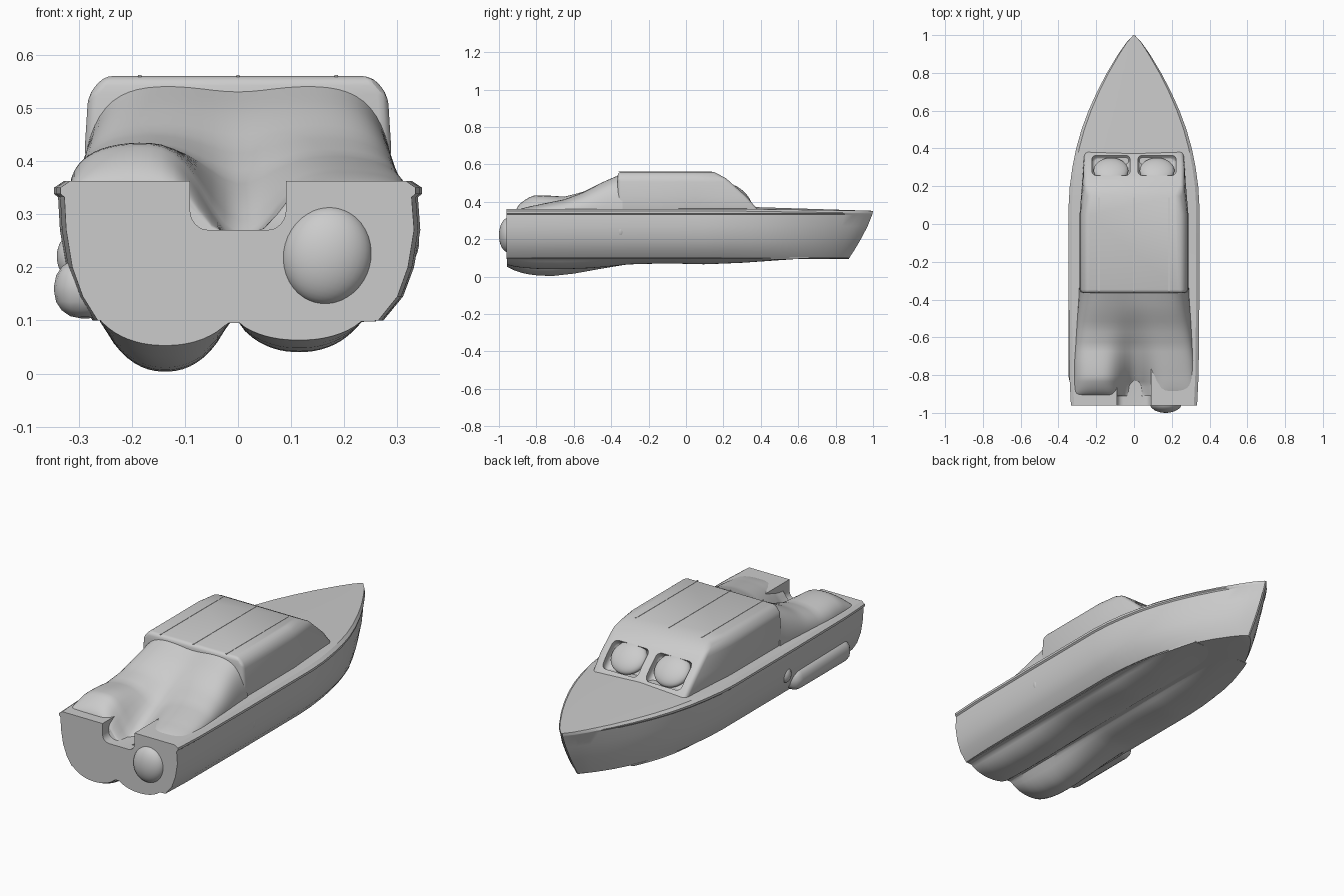
import bpy, bmesh, math

if "Cube" in bpy.data.objects:
    bpy.data.objects.remove(bpy.data.objects["Cube"])


def interp(table, v):
    for (a, fa), (b, fb) in zip(table, table[1:]):
        if v <= b:
            t = max(0.0, (v - a) / (b - a))
            return fa + (fb - fa) * t
    return table[-1][1]


def smooth(ob, angle=35):
    bpy.ops.object.select_all(action='DESELECT')
    ob.select_set(True)
    bpy.context.view_layer.objects.active = ob
    bpy.ops.object.shade_smooth_by_angle(angle=math.radians(angle))


def loft(rings, name):
    bm = bmesh.new()
    vs = [[bm.verts.new(p) for p in r] for r in rings]
    n = len(rings[0])
    for a, b in zip(vs, vs[1:]):
        for i in range(n):
            j = (i + 1) % n
            bm.faces.new((a[i], a[j], b[j], b[i]))
    bm.faces.new(vs[0])
    bm.faces.new(vs[-1])
    bmesh.ops.recalc_face_normals(bm, faces=bm.faces)
    me = bpy.data.meshes.new(name)
    bm.to_mesh(me)
    bm.free()
    ob = bpy.data.objects.new(name, me)
    bpy.context.collection.objects.link(ob)
    return ob


def apply_mods(ob):
    bpy.context.view_layer.update()
    dg = bpy.context.evaluated_depsgraph_get()
    me = bpy.data.meshes.new_from_object(ob.evaluated_get(dg))
    ob.modifiers.clear()
    ob.data = me


def cut(ob, cutter):
    m = ob.modifiers.new("cut", 'BOOLEAN')
    m.operation, m.solver, m.object = 'DIFFERENCE', 'EXACT', cutter
    apply_mods(ob)
    bpy.data.objects.remove(cutter)


def box(name, loc, size, rot=(0, 0, 0), bevel=0.0):
    bpy.ops.mesh.primitive_cube_add(size=1, location=loc, rotation=rot)
    ob = bpy.context.object
    ob.name, ob.scale = name, size
    bpy.ops.object.transform_apply(location=False, rotation=False, scale=True)
    if bevel:
        b = ob.modifiers.new("bevel", 'BEVEL')
        b.width, b.segments = bevel, 4
        apply_mods(ob)
    return ob


def blob(name, loc, rad, rot=(0, 0, 0)):
    bpy.ops.mesh.primitive_uv_sphere_add(segments=32, ring_count=20, location=loc, rotation=rot)
    ob = bpy.context.object
    ob.name, ob.scale = name, rad
    bpy.ops.object.transform_apply(location=False, rotation=False, scale=True)
    smooth(ob, 180)
    return ob


# Hull: cross-sections lofted from transom to raked bow
beam = [(-0.96, 0.330), (-0.8, 0.338), (-0.4, 0.342), (0.1, 0.342), (0.2, 0.336), (0.3, 0.322),
        (0.4, 0.302), (0.5, 0.274), (0.6, 0.237), (0.7, 0.192), (0.8, 0.140), (0.9, 0.080),
        (0.96, 0.040), (1.0, 0.004)]


def section(y):
    w = interp(beam, y)
    f = max(0, (y - 0.3) / 0.7)
    rail = 0.362 - 0.010 * f
    crown = 0.012 * min(1, max(0, (y + 0.3) / 0.5)) * (1 - f)
    side = min(0.008, w * 0.1)
    half = [(0.80 * w, 0.10), (0.885 * w, 0.145), (0.945 * w, 0.20), (0.98 * w, 0.27), (0.99 * w, 0.332),
            (w + side * 0.5, 0.338), (w + side * 0.5, rail - 0.012), (0.96 * w, rail)]
    right = [(x + (side if 0.12 < z < 0.3 else 0), z) for x, z in half]
    left = [(-x, z) for x, z in reversed(half)]
    ring = [(0, 0.095)] + right + [(0, rail + crown)] + left
    rake = 0.13 * f ** 2
    return [(x, y - rake * (1 - min(1, (z - 0.095) / 0.255)) ** 1.3, z) for x, z in ring]


ys = sorted(set([b[0] for b in beam] + [-0.6, -0.2, -0.05, 0.25, 0.35, 0.45, 0.55, 0.65, 0.75, 0.85, 0.93]))
hull = loft([section(y) for y in ys], "hull")
cut(hull, box("notch_cutter", (0.0, -0.85, 0.40), (0.18, 0.50, 0.26), bevel=0.035))
smooth(hull, 30)

# Cockpit cover: draped surface falling from the cabin to two lobes with a central valley
base_l = [(-0.91, 0.415), (-0.82, 0.44), (-0.75, 0.437), (-0.65, 0.43), (-0.55, 0.455), (-0.45, 0.505), (-0.34, 0.553)]
base_r = [(-0.91, 0.37), (-0.8, 0.385), (-0.65, 0.415), (-0.55, 0.452), (-0.45, 0.505), (-0.34, 0.553)]


def cover_half(y):
    return 0.292 + 0.025 * min(1, max(0, (-0.38 - y) / 0.35))


def cover_z(x, y):
    s = min(1, max(0, (x + 0.15) / 0.3))
    s = s * s * (3 - 2 * s)
    top = interp(base_l, y) * (1 - s) + interp(base_r, y) * s
    aft = min(1, max(0, (-0.40 - y) / 0.45))
    top -= (0.012 + 0.14 * aft ** 2) * math.exp(-(x / 0.085) ** 2)
    edge = max(0, 1 - abs(x / cover_half(y)) ** 6) ** 0.5
    end = max(0, 1 - (max(0, -0.70 - y) / 0.21) ** 4) ** 0.5
    floor = 0.345 - 0.08 * math.exp(-(x / 0.085) ** 4)
    return floor + (top - floor) * edge * end


N = 40
rows = []
for j in range(31):
    y = -0.34 - 0.57 * math.sin(math.pi / 2 * j / 30)
    h = cover_half(y)
    xs = [h * math.sin(math.pi / 2 * (2 * i / N - 1)) for i in range(N + 1)]
    rows.append([(x, y, cover_z(x, y)) for x in xs] + [(h, y, 0.24), (-h, y, 0.24)])
smooth(loft(rows, "cockpit_cover"), 50)

# Cabin: tapered stack with raked windscreen and bevelled corners
levels = [(0.34, 0.285, 0.262, 0.40), (0.43, 0.288, 0.265, 0.322), (0.525, 0.282, 0.262, 0.215), (0.56, 0.252, 0.235, 0.15)]
cabin = loft([[(-hb, -0.365, z), (hb, -0.365, z), (hb, 0.05, z), (hf, y1, z), (-hf, y1, z), (-hb, 0.05, z)]
              for z, hb, hf, y1 in levels], "cabin")
bv = cabin.modifiers.new("bevel", 'BEVEL')
bv.width, bv.segments, bv.limit_method, bv.angle_limit = 0.018, 3, 'ANGLE', math.radians(30)
apply_mods(cabin)

# Windscreen openings with bulging panes inside
tilt = math.atan2(0.11, 0.1)
for s in (-1, 1):
    cut(cabin, box("pane_cutter", (s * 0.122, 0.315, 0.44), (0.20, 0.10, 0.15), (tilt, 0, 0), 0.025))
    blob("windscreen_pane", (s * 0.122, 0.283, 0.43), (0.092, 0.036, 0.085), (tilt, 0, 0))
smooth(cabin, 30)

# Roof seams
box("roof_centre_seam", (0, -0.11, 0.56), (0.006, 0.5, 0.003))
for s in (-1, 1):
    box("roof_side_seam", (s * 0.185, -0.11, 0.56), (0.006, 0.5, 0.003))


# Bottom skin: one continuous surface carrying two blended pods that fade towards the bow
pod_l = [(-0.958, 0.045), (-0.9, 0.073), (-0.82, 0.090), (-0.72, 0.095), (-0.6, 0.082), (-0.45, 0.055),
         (-0.3, 0.030), (-0.1, 0.027), (0.1, 0.032), (0.3, 0.024), (0.6, 0.003), (0.66, 0)]
pod_r = [(-0.958, 0.035), (-0.9, 0.048), (-0.8, 0.056), (-0.65, 0.058), (-0.5, 0.052), (-0.3, 0.032),
         (-0.1, 0.027), (0.1, 0.032), (0.3, 0.024), (0.6, 0.003), (0.66, 0)]


def bottom_z(x, y):
    c, r, t = (-0.137, 0.118, pod_l) if x < 0 else (0.115, 0.115, pod_r)
    return 0.098 - interp(t, y) * max(0, 1 - abs((x - c) / r) ** 2.2) ** 0.8


rows = []
for j in range(41):
    y = -0.958 + 1.618 * j / 40
    h = min(0.26, 0.78 * interp(beam, y))
    xs = [h * (2 * i / N - 1) for i in range(N + 1)]
    rows.append([(x, y, bottom_z(x, y)) for x in xs] + [(h, y, 0.103), (-h, y, 0.103)])
smooth(loft(rows, "bottom_skin"), 50)

# Fender along the left side, with small knobs either side
fender = box("side_fender", (-0.288, -0.63, 0.160), (0.116, 0.46, 0.112), bevel=0.05)
smooth(fender, 60)
blob("fender_knob", (-0.315, -0.35, 0.22), (0.026, 0.03, 0.04))
blob("side_knob", (0.315, -0.35, 0.25), (0.026, 0.025, 0.045))

# Rounded pod on the transom
blob("transom_pod", (0.168, -0.95, 0.222), (0.084, 0.05, 0.093), (0, math.radians(15), 0))
